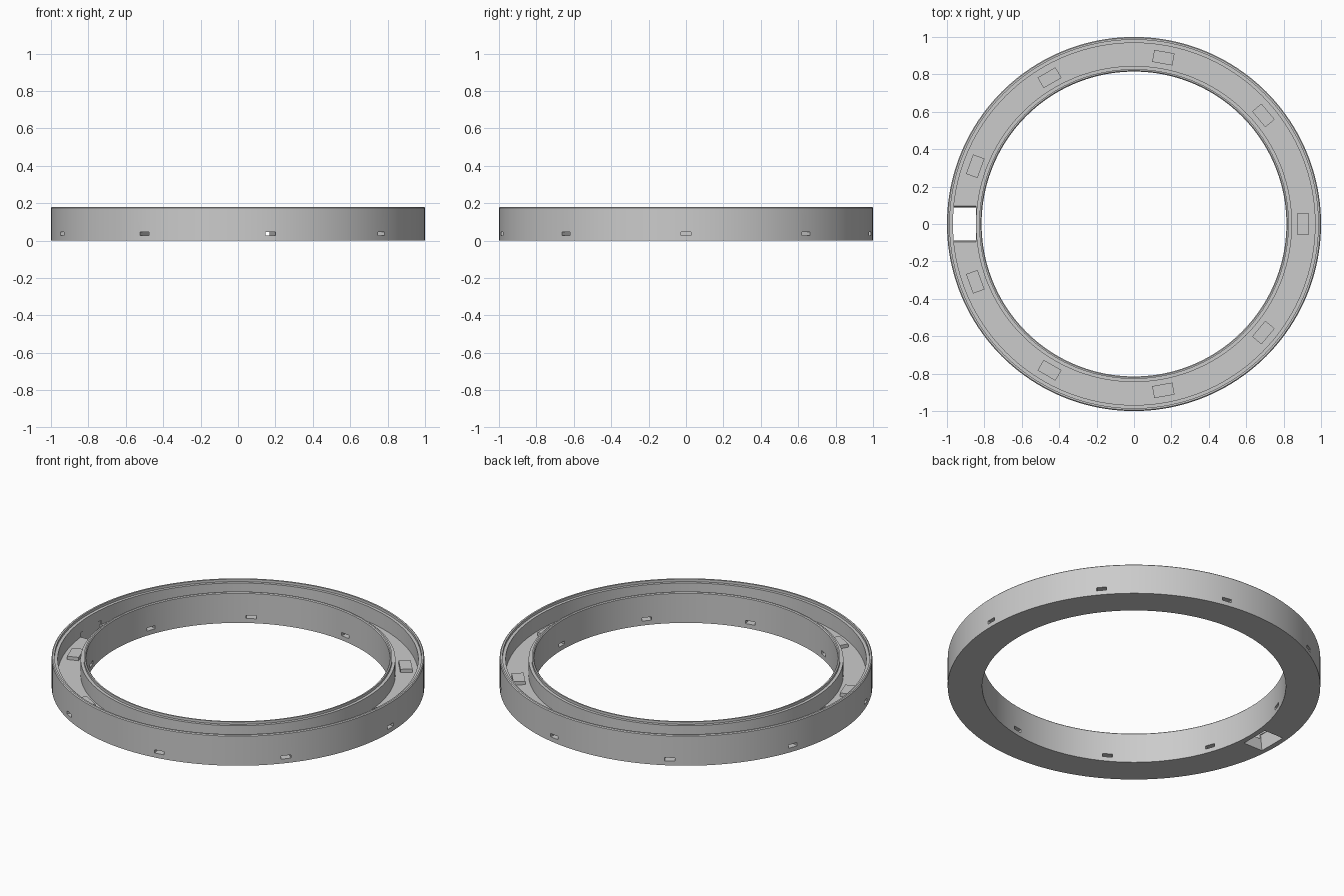
import bpy, bmesh, math
from mathutils import Matrix, Vector

if "Cube" in bpy.data.objects:
    bpy.data.objects.remove(bpy.data.objects["Cube"], do_unlink=True)

SEGMENTS = 160
FLOOR = 0.075
COUNT = 9

grey = bpy.data.materials.new("plain_grey")
grey.use_nodes = True
grey.diffuse_color = (0.6, 0.6, 0.6, 1)
grey.node_tree.nodes["Principled BSDF"].inputs["Base Color"].default_value = (0.6, 0.6, 0.6, 1)


def make_object(name, bm):
    bmesh.ops.recalc_face_normals(bm, faces=bm.faces)
    mesh = bpy.data.meshes.new(name)
    bm.to_mesh(mesh)
    bm.free()
    mesh.materials.append(grey)
    obj = bpy.data.objects.new(name, mesh)
    bpy.context.collection.objects.link(obj)
    return obj


def add_box(bm, size, centre, angle=0.0):
    place = (Matrix.Rotation(angle, 4, "Z") @ Matrix.Translation(centre)
             @ Matrix.Diagonal((*size, 1)))
    return bmesh.ops.create_cube(bm, size=1, matrix=place)["verts"]


# Ring channel: closed profile (radius, height) with a stepped rim on each wall
profile = [(1, 0), (1, 0.175), (0.995, 0.18), (0.985, 0.18), (0.985, 0.165),
           (0.968, 0.165), (0.968, FLOOR), (0.845, FLOOR), (0.845, 0.165),
           (0.828, 0.165), (0.828, 0.18), (0.82, 0.18), (0.815, 0.175), (0.815, 0)]
bm = bmesh.new()
rings = []
for i in range(SEGMENTS):
    a = math.tau * i / SEGMENTS
    rings.append([bm.verts.new((r * math.cos(a), r * math.sin(a), z)) for r, z in profile])
for i in range(SEGMENTS):
    here, there = rings[i], rings[(i + 1) % SEGMENTS]
    for j in range(len(profile)):
        k = (j + 1) % len(profile)
        bm.faces.new((here[j], there[j], there[k], here[k]))
ring = make_object("ring_channel", bm)

# Cutters: radial holes through both walls, and a flared slot in the floor
bm = bmesh.new()
for i in range(COUNT):
    add_box(bm, (0.4, 0.055, 0.019), (0.9, 0, 0.036), math.tau * i / COUNT)
slot = add_box(bm, (0.125, 0.17, 0.12), (-0.907, 0, 0.04))
for v in slot:
    if v.co.z > FLOOR:
        v.co.y *= 1.15
cutter = make_object("cutter", bm)
cutter.hide_render = True

cut = ring.modifiers.new("cut", "BOOLEAN")
cut.operation = "DIFFERENCE"
cut.solver = "EXACT"
cut.object = cutter
graph = bpy.context.evaluated_depsgraph_get()
ring.data = bpy.data.meshes.new_from_object(ring.evaluated_get(graph))
ring.modifiers.clear()
bpy.data.objects.remove(cutter, do_unlink=True)

# Smooth the round walls, keep the rims and cuts sharp
bpy.ops.object.select_all(action="DESELECT")
ring.select_set(True)
bpy.context.view_layer.objects.active = ring
bpy.ops.object.shade_smooth_by_angle(angle=math.radians(30))

# Low blocks on the channel floor, one above each radial hole
for i in range(COUNT):
    bm = bmesh.new()
    add_box(bm, (0.065, 0.11, 0.025), (0.903, 0, FLOOR + 0.0075), math.tau * i / COUNT)
    make_object(f"floor_block_{i + 1}", bm)
